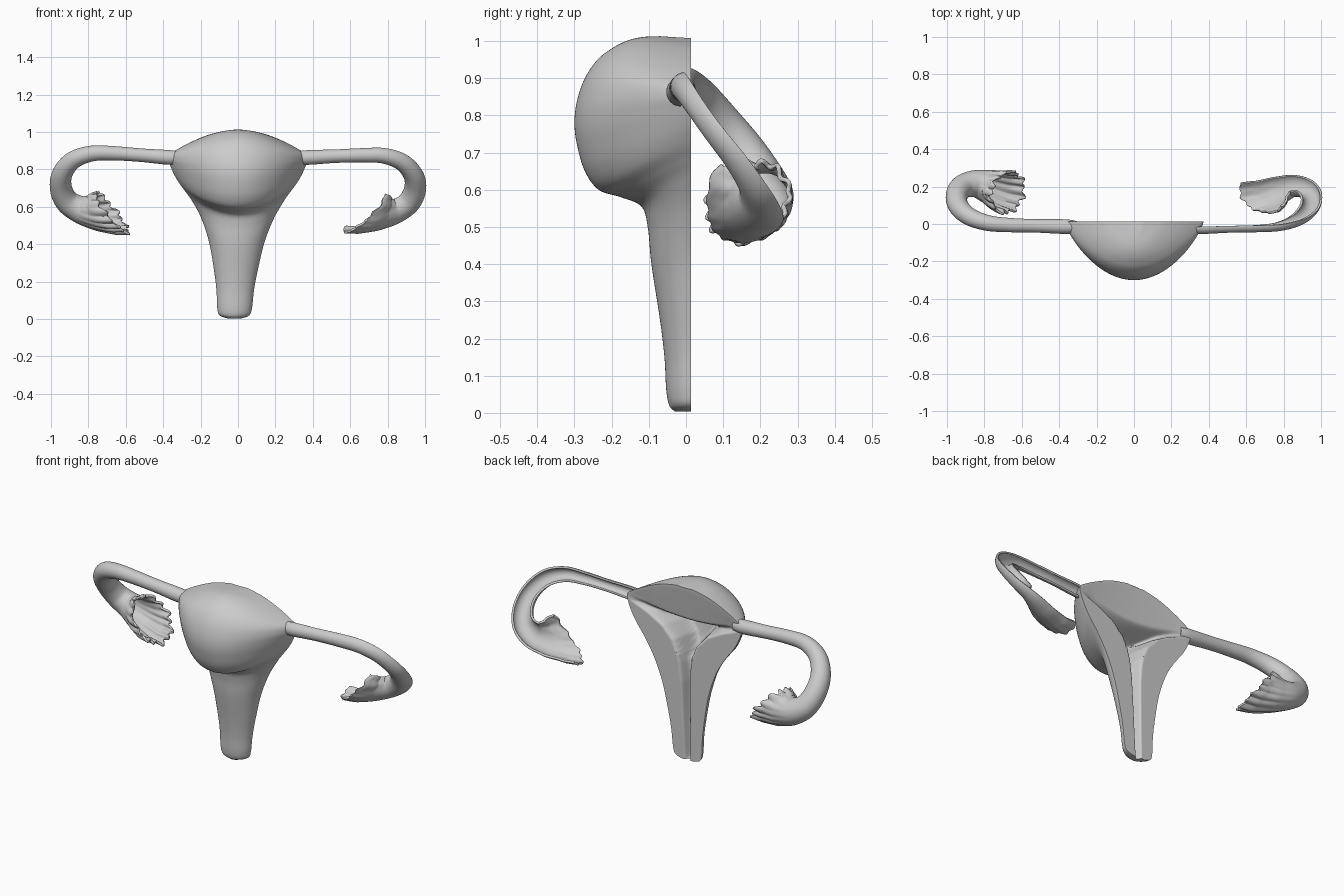
import bpy, bmesh, math
from mathutils import Vector

if "Cube" in bpy.data.objects:
    bpy.data.objects.remove(bpy.data.objects["Cube"])

def spline(keys, steps):
    """Catmull-Rom through tuples of any length."""
    out = []
    for i in range(len(keys) - 1):
        p = [keys[max(0, min(len(keys) - 1, i + k))] for k in (-1, 0, 1, 2)]
        for j in range(steps):
            t = j / steps
            out.append(tuple(
                0.5 * (2 * b + (c - a) * t + (2 * a - 5 * b + 4 * c - d) * t * t
                       + (3 * b - a - 3 * c + d) * t ** 3)
                for a, b, c, d in zip(*p)))
    return out + [tuple(keys[-1])]

def ease(a, b, v):
    t = max(0.0, min(1.0, (v - a) / (b - a)))
    return t * t * (3 - 2 * t)

def lerp_keys(keys, v):
    for (a, fa), (b, fb) in zip(keys, keys[1:]):
        if v <= b:
            return fa + (fb - fa) * max(0, v - a) / (b - a)
    return keys[-1][1]

def loft(name, rows, closed, caps, angle):
    """Skin a list of equal-length point rows."""
    bm = bmesh.new()
    vs = [[bm.verts.new(p) for p in r] for r in rows]
    n = len(rows[0])
    for a, b in zip(vs, vs[1:]):
        for j in range(n if closed else n - 1):
            k = (j + 1) % n
            bm.faces.new((a[j], a[k], b[k], b[j]))
    if caps:
        bm.faces.new(vs[0][::-1])
        bm.faces.new(vs[-1])
    bmesh.ops.recalc_face_normals(bm, faces=bm.faces)
    me = bpy.data.meshes.new(name)
    bm.to_mesh(me)
    bm.free()
    ob = bpy.data.objects.new(name, me)
    bpy.context.collection.objects.link(ob)
    bpy.ops.object.select_all(action='DESELECT')
    ob.select_set(True)
    bpy.context.view_layer.objects.active = ob
    bpy.ops.object.shade_smooth_by_angle(angle=math.radians(angle))
    return ob

# Womb body: rows of (z at centre, z at side, half width, front depth)
BODY = [(.004, .004, .04, .03), (.02, .02, .08, .045), (.06, .06, .093, .053),
        (.15, .15, .10, .058), (.25, .25, .115, .07), (.40, .41, .148, .093),
        (.50, .54, .195, .103), (.555, .63, .245, .12), (.58, .68, .28, .175),
        (.60, .72, .31, .235), (.65, .76, .335, .272), (.72, .79, .35, .293),
        (.78, .82, .362, .30), (.84, .85, .372, .293), (.90, .878, .368, .272),
        (.95, .898, .34, .238), (.983, .932, .28, .195), (1.002, .965, .21, .155),
        (1.011, .99, .14, .115), (1.013, 1.008, .05, .07)]
# Cavity half width by height
CAVITY = [(0, .022), (.45, .03), (.6, .045), (.68, .08), (.75, .15),
          (.8, .25), (.84, .37), (1.1, .7)]
CUT = 0.013

def hollow(x, z):
    """Share of the body depth scooped out behind the cut plane."""
    x = abs(x)
    roof = .80 + .5 * x * x
    top = 1.015 - 1.1 * x * x
    slope = .09 * max(0, min(1, (top - z) / max(.02, top - roof)))
    f = slope + .50 * ease(roof + .02, roof - .06, z)
    c = lerp_keys(CAVITY, z)
    return f * ease(0, .018 + .3 * c, c - x)

N = 96
rows = []
for zc, zs, w, d in spline(BODY, 8):
    front, back = [], []
    for j in range(N + 1):
        s = math.sin(math.pi * (j / N - .5))
        x, z = w * s, zc + (zs - zc) * s * s
        power = .5 + .3 * ease(.42, .68, zc)
        depth = (d + CUT) * max(0, 1 - s * s) ** power
        xo = x - .02 * max(0, 1 - z / .6)
        front.append((xo, CUT - depth, z))
        if 0 < j < N:
            # rim drops slightly at the crown
            zb = z - .008 * ease(.95, 1.013, zc) * (1 - s * s)
            back.append((xo, CUT - depth * hollow(x, z), zb))
    rows.append(front + back[::-1])
loft("womb_body", rows, True, True, 65)

# Tube path: x, y, z, radius
TUBE = [(-.31, -.016, .862, .026), (-.37, -.014, .864, .033), (-.52, -.010, .876, .030),
        (-.66, -.006, .886, .032), (-.78, .005, .885, .036), (-.88, .04, .850, .042),
        (-.938, .095, .780, .048), (-.947, .155, .702, .053), (-.915, .20, .63, .058),
        (-.85, .215, .588, .067), (-.78, .20, .57, .084), (-.72, .180, .566, .102),
        (-.675, .168, .568, .110)]

def tube(name, side, half, ruffle, fringe, drop):
    """Tube with a flared fringed mouth; half = opened along its back."""
    path = spline(TUBE, 8)
    last = len(path) - 1
    cols = 128
    span = math.pi if half else 2 * math.pi
    rows = []
    for i, p in enumerate(path):
        c, r = Vector(p[:3]), p[3]
        t = (Vector(path[min(i + 1, last)][:3]) - Vector(path[max(i - 1, 0)][:3])).normalized()
        n = Vector((0, 1, 0)).lerp(Vector((0, .75, .66)), ease(.2, .6, i / last))
        n = (n - t * n.dot(t)).normalized()
        b = t.cross(n)
        flare = ease(.72, 1, i / last)
        c.z -= drop * ease(.05, .3, i / last) * (1 - ease(.4, .7, i / last))
        row = []
        for j in range(cols + (1 if half else 0)):
            a = span * (j / cols - .5)
            wave = math.cos(15 * a + .8 * math.sin(3 * a))
            rr = r * (1 + ruffle * flare * (wave + .4 * math.sin(7 * a + 1)))
            # slanted, ragged mouth
            reach = .05 * math.cos(a) - (.085 if half else .06) * math.sin(a)
            reach += fringe * (wave + .8 * math.sin(8 * a + 2))
            if half:
                rr *= 1 + .3 * flare * max(0, math.sin(a)) ** 5
            q = c + (b * math.sin(a) - n * math.cos(a)) * rr + t * reach * flare
            row.append((q.x * side, q.y, q.z))
        rows.append(row)
    ob = loft(name, rows, not half, False, 60)
    m = ob.modifiers.new("wall", 'SOLIDIFY')
    m.thickness = .012
    m.offset = 0
    return ob

tube("whole_tube", 1, False, .07, .009, 0)
tube("opened_tube", -1, True, .012, .005, .012)
